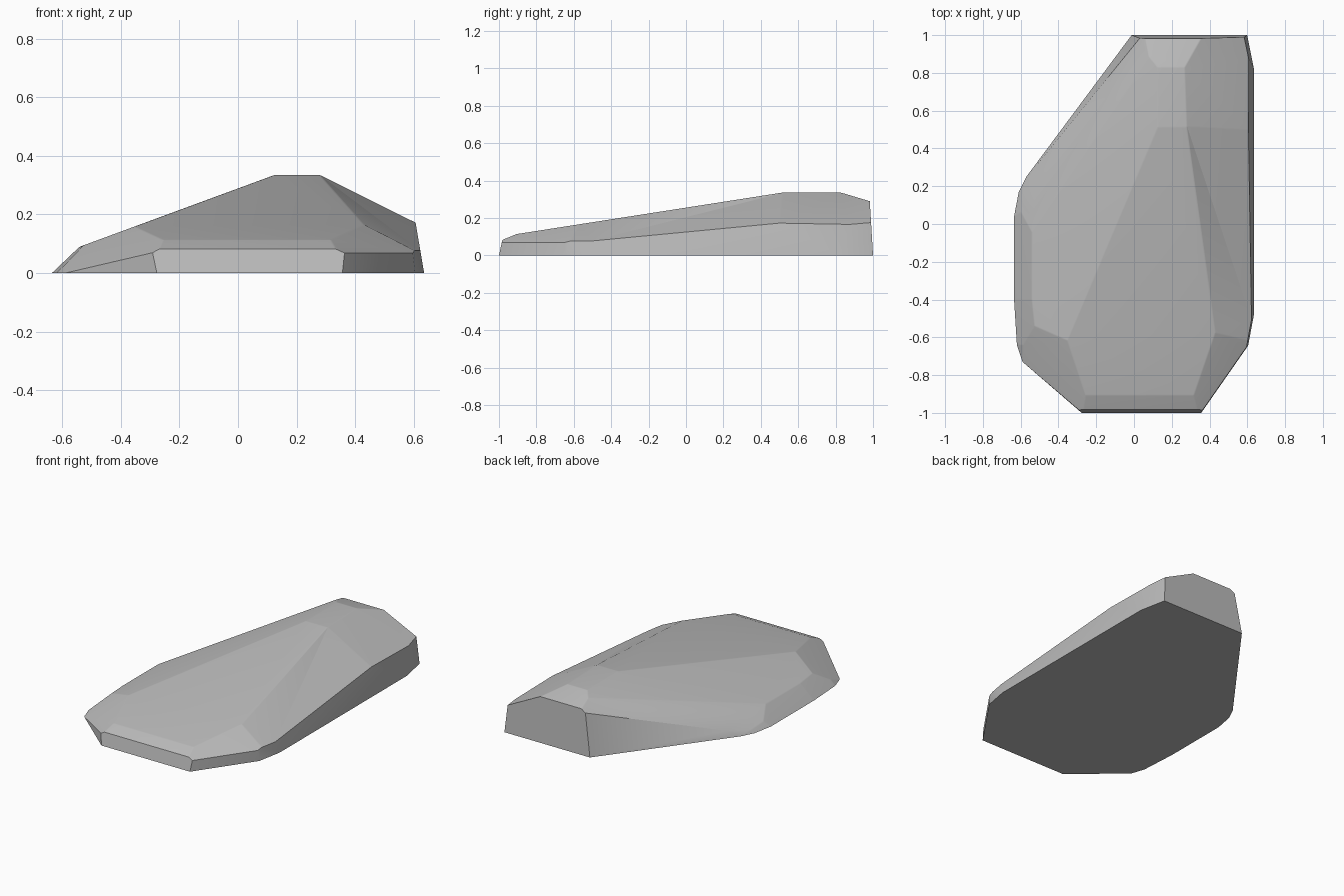
import bpy, bmesh, math
from mathutils import Vector

cube = bpy.data.objects.get("Cube")
if cube:
    bpy.data.objects.remove(cube, do_unlink=True)

INSIDE = Vector((0, 0, 0.05))


def slice_off(bm, a, b, c):
    """Cut the solid by the plane through three points, keeping the inside."""
    a, b, c = Vector(a), Vector(b), Vector(c)
    n = (b - a).cross(c - a).normalized()
    if n.dot(INSIDE - a) > 0:
        n = -n
    geom = bm.verts[:] + bm.edges[:] + bm.faces[:]
    cut = bmesh.ops.bisect_plane(bm, geom=geom, plane_co=a, plane_no=n, clear_outer=True)
    rim = [e for e in cut["geom_cut"] if isinstance(e, bmesh.types.BMEdge)]
    if rim:
        bmesh.ops.holes_fill(bm, edges=[e for e in bm.edges if e.is_boundary], sides=0)


def wall(bm, p, q, lean):
    """Side wall on the ground line p-q, leaning inward by lean per unit height."""
    p, q = Vector((*p, 0)), Vector((*q, 0))
    side = (q - p).normalized().cross(Vector((0, 0, 1)))
    if side.dot(INSIDE - p) < 0:
        side = -side
    slice_off(bm, p, q, p + side * lean + Vector((0, 0, 1)))


bm = bmesh.new()
bmesh.ops.create_cube(bm, size=2)
bmesh.ops.translate(bm, verts=bm.verts, vec=(0, 0, 1))

# Side walls and their corner facets
walls = [
    ((-0.3, -1.0), (0.3, -1.0), 0.22),       # front
    ((0.37, -0.98), (0.6, -0.65), 0.04),     # front left
    ((0.605, -0.64), (0.635, -0.48), 0.1),   # front left corner
    ((0.635, -0.48), (0.635, 0.82), 0.17),   # left
    ((0.635, 0.82), (0.605, 0.97), 0.1),     # back left corner
    ((0.0, 1.0), (0.5, 1.0), 0.06),          # back
    ((-0.02, 0.99), (-0.57, 0.25), 0.165),   # back right
    ((-0.57, 0.25), (-0.61, 0.17), 0.5),     # back right corner
    ((-0.61, 0.17), (-0.635, 0.04), 0.9),
    ((-0.635, 0.0), (-0.635, -0.3), 1.05),   # right
    ((-0.635, -0.4), (-0.62, -0.64), 1.05),  # front right corner
    ((-0.62, -0.64), (-0.59, -0.73), 1.0),
    ((-0.59, -0.73), (-0.3, -0.98), 0.03),   # front right
]
for w in walls:
    wall(bm, *w)

# Upper slopes
slopes = [
    ((0, 0, 0.335), (1, 0, 0.335), (0, 1, 0.335)),                   # summit
    ((0, -0.91, 0.113), (1, -0.91, 0.113), (0, 0.5, 0.333)),         # crown
    ((-0.54, 0, 0.09), (-0.54, 1, 0.09), (0.09, 0, 0.322)),          # right
    ((0.59, 0.5, 0.18), (0.31, 0.5, 0.318), (0.6, -0.59, 0.08)),     # left
    ((0.59, 0.5, 0.18), (0.59, 0.98, 0.172), (0.31, 0.6, 0.318)),    # rear left
    ((0, 0.82, 0.338), (1, 0.82, 0.338), (0, 0.98, 0.29)),           # rear
    ((0, -0.98, 0.083), (1, -0.98, 0.083), (0, -0.91, 0.112)),       # front
    ((-0.57, 0.25, 0.02), (0.03, 0.98, 0.27), (-0.15, 0.55, 0.232)),
    ((-0.59, -0.73, 0), (-0.3, -0.97, 0.07), (-0.4, -0.6, 0.14)),
    ((0.37, -0.97, 0.07), (0.6, -0.64, 0.07), (0.4, -0.7, 0.14)),
]
for s in slopes:
    slice_off(bm, *s)

bmesh.ops.remove_doubles(bm, verts=bm.verts, dist=0.004)
bmesh.ops.recalc_face_normals(bm, faces=bm.faces)

# Soften the gentle edges between the upper slopes
soft = [e for e in bm.edges if len(e.link_faces) == 2
        and all(f.normal.z > 0.5 for f in e.link_faces)]
bmesh.ops.bevel(bm, geom=soft, offset=0.05, segments=3, profile=0.5,
                affect="EDGES", clamp_overlap=True)
bmesh.ops.triangulate(bm, faces=[f for f in bm.faces if len(f.verts) > 4])

mesh = bpy.data.meshes.new("rock_slab")
bm.to_mesh(mesh)
bm.free()
slab = bpy.data.objects.new("rock_slab", mesh)
bpy.context.collection.objects.link(slab)

# Stone colour
stone = bpy.data.materials.new("stone_grey")
stone.use_nodes = True
grey = (0.5, 0.5, 0.5, 1)
stone.diffuse_color = grey
stone.node_tree.nodes["Principled BSDF"].inputs["Base Color"].default_value = grey
mesh.materials.append(stone)

bpy.context.view_layer.objects.active = slab
slab.select_set(True)
bpy.ops.object.shade_smooth_by_angle(angle=math.radians(35))
